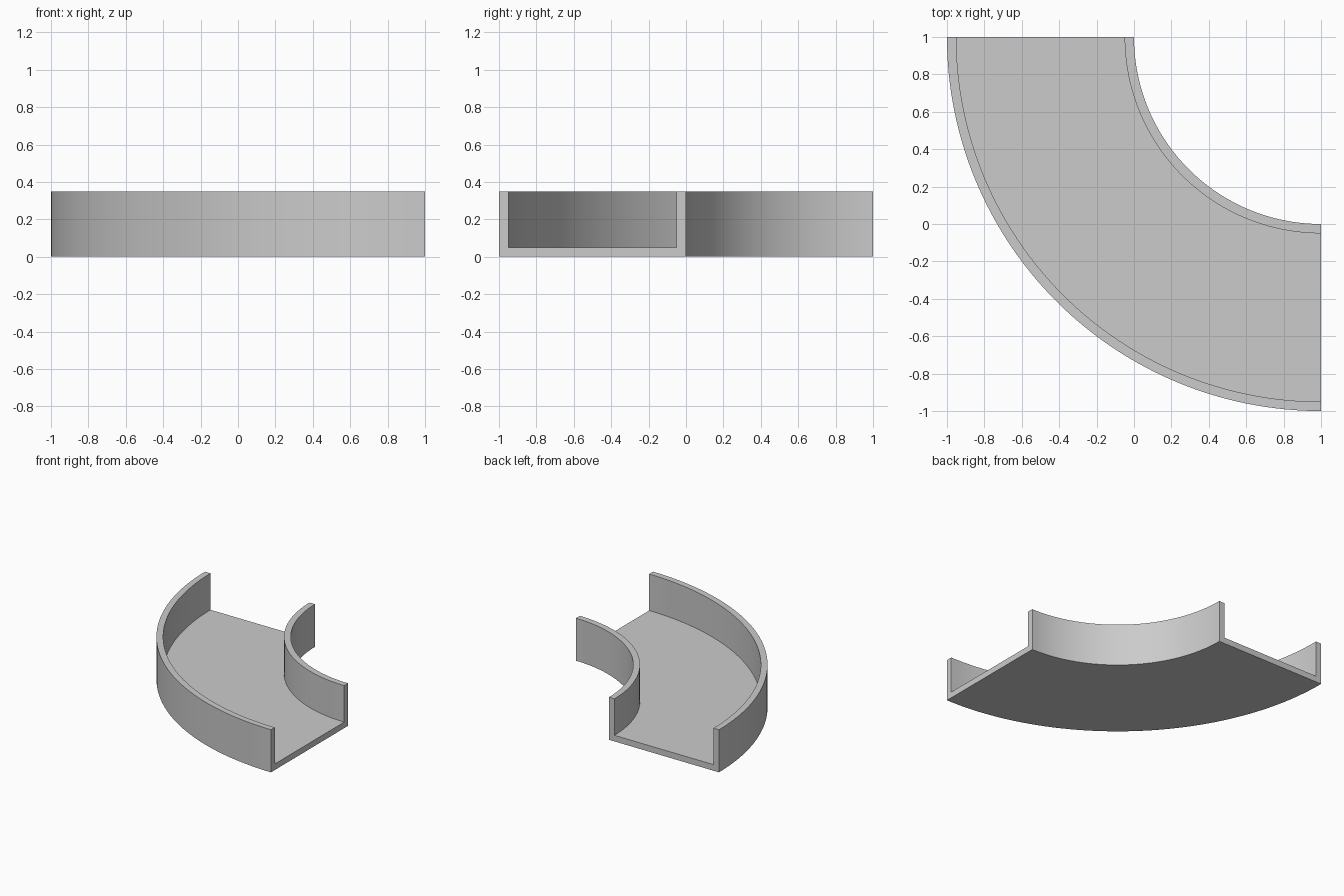
import bpy, bmesh, math

if "Cube" in bpy.data.objects:
    bpy.data.objects.remove(bpy.data.objects["Cube"])

CENTRE = (1.0, 1.0)      # centre of the bend
R_IN, R_OUT = 1.0, 2.0
WALL, HEIGHT = 0.05, 0.35
STEPS = 64

# U-shaped channel cross-section as (radius, height)
profile = [
    (R_IN, 0), (R_OUT, 0), (R_OUT, HEIGHT), (R_OUT - WALL, HEIGHT),
    (R_OUT - WALL, WALL), (R_IN + WALL, WALL), (R_IN + WALL, HEIGHT), (R_IN, HEIGHT),
]

# Sweep the section through a quarter turn
bm = bmesh.new()
rings = []
for i in range(STEPS + 1):
    a = math.pi + math.pi / 2 * i / STEPS
    rings.append([bm.verts.new((CENTRE[0] + r * math.cos(a),
                                CENTRE[1] + r * math.sin(a), z)) for r, z in profile])
n = len(profile)
for a, b in zip(rings, rings[1:]):
    for j in range(n):
        k = (j + 1) % n
        bm.faces.new((a[j], a[k], b[k], b[j]))

# Close both open ends with U-shaped caps
bm.faces.new(rings[0])
bm.faces.new(rings[-1][::-1])
bmesh.ops.recalc_face_normals(bm, faces=bm.faces)

mesh = bpy.data.meshes.new("curved_channel")
bm.to_mesh(mesh)
bm.free()
channel = bpy.data.objects.new("curved_channel", mesh)
bpy.context.collection.objects.link(channel)

# Smooth curved walls, sharp rims
bpy.context.view_layer.objects.active = channel
channel.select_set(True)
bpy.ops.object.shade_smooth_by_angle(angle=math.radians(30))
